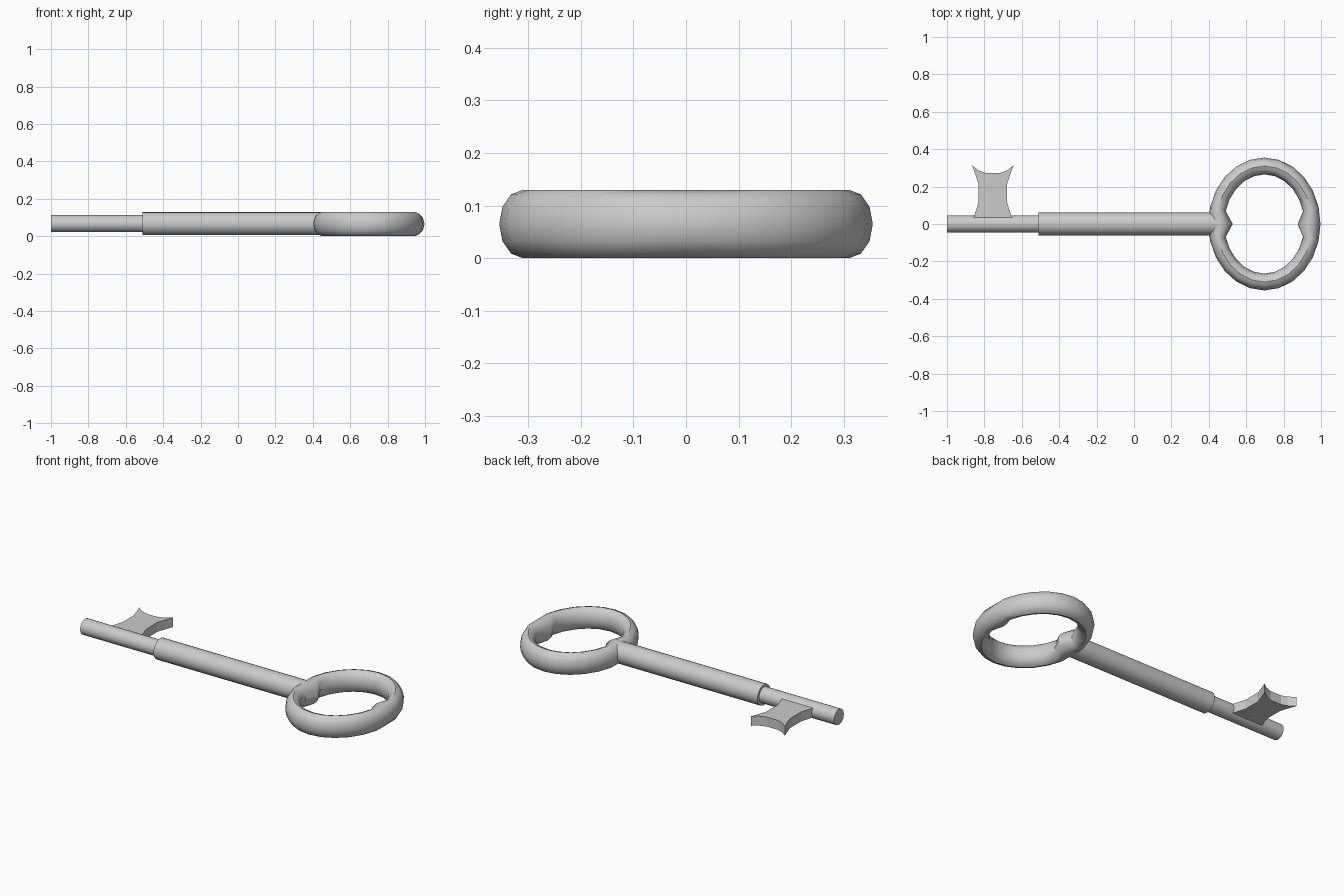
import bpy
from math import sin, cos, pi

if "Cube" in bpy.data.objects:
    bpy.data.objects.remove(bpy.data.objects["Cube"])

ZC = 0.067  # height of the key's mid plane


def add_mesh(name, verts, faces, smooth=True):
    mesh = bpy.data.meshes.new(name)
    mesh.from_pydata(verts, [], faces)
    ob = bpy.data.objects.new(name, mesh)
    bpy.context.collection.objects.link(ob)
    bpy.ops.object.select_all(action='DESELECT')
    ob.select_set(True)
    bpy.context.view_layer.objects.active = ob
    if smooth:
        bpy.ops.object.shade_smooth_by_angle(angle=0.7)
    return ob


def rod(name, x0, x1, radius):
    bpy.ops.mesh.primitive_cylinder_add(
        vertices=24, radius=radius, depth=x1 - x0,
        location=((x0 + x1) / 2, 0, ZC), rotation=(0, pi / 2, 0))
    bpy.context.object.name = name
    bpy.ops.object.shade_smooth_by_angle(angle=0.7)


# Stepped shaft
rod("thin_shaft", -1.0, -0.5, 0.046)
rod("thick_shaft", -0.51, 0.45, 0.061)

# Oval bow: oval sections, with an inner cusp where the halves meet
N, M, CX = 24, 12, 0.697
verts, faces = [], []
for i in range(N):
    a = 2 * pi * i / N
    outer = (CX + 0.300 * cos(a), 0.355 * sin(a))
    inner = (CX + 0.214 * cos(a), 0.265 * sin(a))
    if i == 0:
        inner = (0.875, 0)
    elif i == N // 2:
        inner = (0.528, 0)
    for j in range(M):
        b = 2 * pi * j / M
        t = (1 + cos(b)) / 2
        verts.append((inner[0] + (outer[0] - inner[0]) * t,
                      inner[1] + (outer[1] - inner[1]) * t,
                      0.065 + 0.065 * sin(b)))
        k, n = (i + 1) % N, (j + 1) % M
        faces.append((i * M + j, k * M + j, k * M + n, i * M + n))
add_mesh("bow_ring", verts, faces)

# Flared bit: half outline, mirrored about its middle
BX = -0.755
half = [(0.102, 0.035), (0.089, 0.075), (0.077, 0.114), (0.077, 0.215),
        (0.092, 0.262), (0.111, 0.313), (0.075, 0.286), (0.036, 0.272)]
outline = [(BX + x, y) for x, y in half] + [(BX - x, y) for x, y in reversed(half)]
n = len(outline)
verts = [(x, y, ZC + s * 0.028) for s in (-1, 1) for x, y in outline]
faces = [tuple(reversed(range(n))), tuple(range(n, 2 * n))]
faces += [(i, (i + 1) % n, n + (i + 1) % n, n + i) for i in range(n)]
add_mesh("key_bit", verts, faces, smooth=False)
